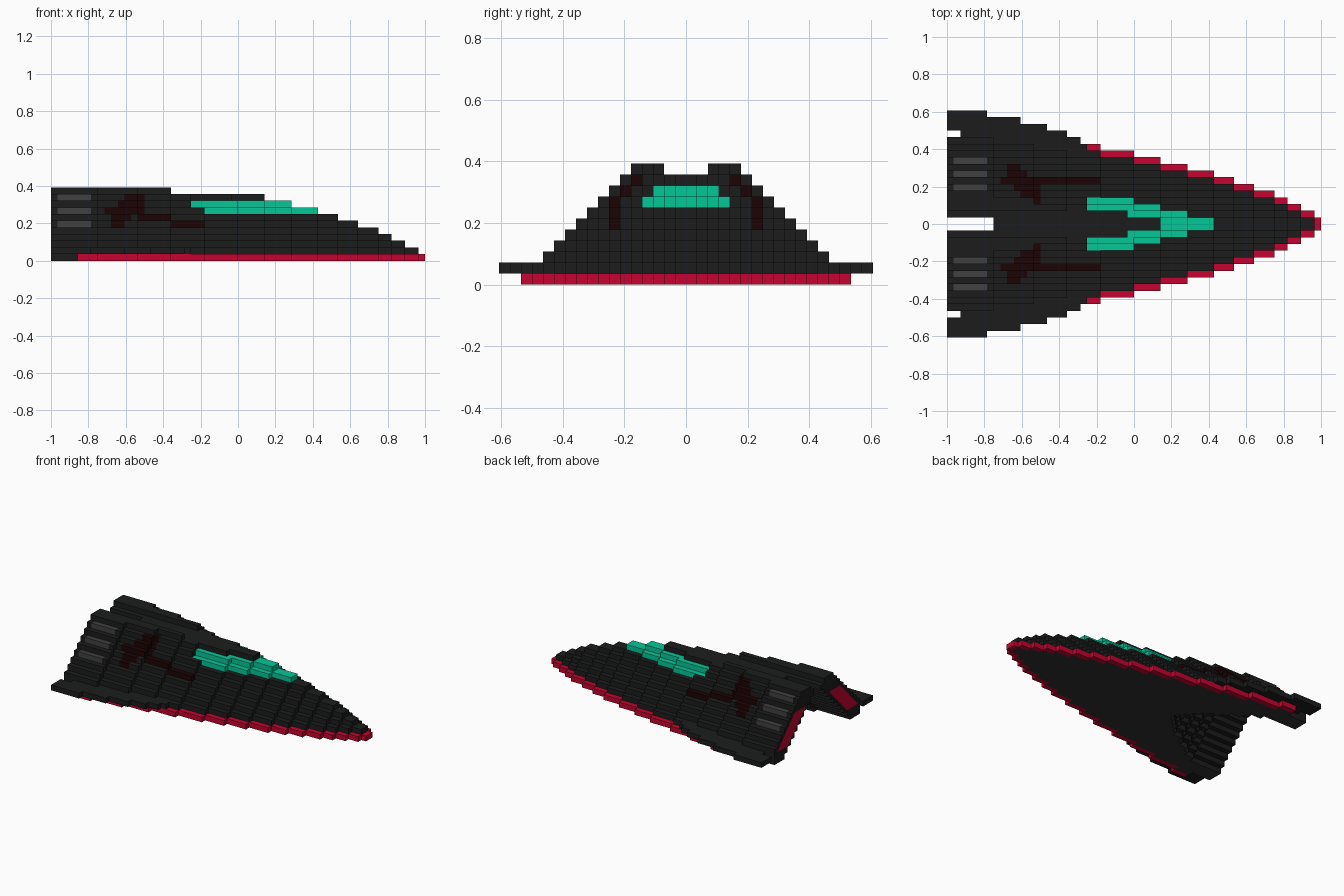
import bpy, bmesh

old = bpy.data.objects.get("Cube")
if old:
    bpy.data.objects.remove(old, do_unlink=True)

U = 1 / 28            # block size: the ship is 56 blocks long
REAR = -28

# Front end of each diagonal shell, counted outwards from the keel
SHELL_END = [28, 27, 25, 23, 21, 18, 15, 12, 8, 4, 0, -5, -10, -15, -21]
# Front end of each row of the flat wing (by distance from the centre line)
WING_END = {12: -7, 13: -8, 14: -10, 15: -13, 16: -17, 17: -22}
# Front end of each diagonal step of the hollow between the engines
HOLLOW_END = [-9, -10, -11, -12, -13, -15, -16, -18, -19, -21]
# Rows cut back where the canopy is let into the hull: (w, layer) -> front end
CANOPY_CUT = {(3, 9): -7, (4, 8): -7, (2, 9): -1}


def span(w, k):
    """Lengthwise extent of the block row w blocks off centre on layer k."""
    s = w + k - 1
    start = REAR
    if k == 1 and w in WING_END:
        return (-26 if w == 14 else REAR), WING_END[w]
    if s > 14 or (k == 10 and w < 3):
        return None
    if k == 0 and w >= 14:
        start = -24
    if s < len(HOLLOW_END):
        start = HOLLOW_END[s]
    return start, CANOPY_CUT.get((w, k), SHELL_END[s])


# Solid blocks of one half: (x, w, layer)
solid = set()
for w in range(1, 18):
    for k in range(11):
        ends = span(w, k)
        if ends:
            solid |= {(x, w, k) for x in range(*ends)}

# Markings by row: w -> (first x, end x)
CANOPY = {1: (4, 12), 2: (-1, 8), 3: (-7, 4), 4: (-7, 0)}
CROSS = {4: (-15, -14), 5: (-17, -14), 6: (-18, -14), 7: (-20, -5),
         8: (-19, -16), 9: (-19, -17)}
VENTS = {6: (-27, -22), 8: (-27, -22), 10: (-27, -22)}


def inside(table, x, w):
    return w in table and table[w][0] <= x < table[w][1]


def part_of(x, w, k):
    top = (x, w, k + 1) not in solid
    if k == 0 and (x, w + 1, 0) not in solid and x >= -24:
        return "lower_trim"
    if top and k >= 4:
        if inside(CANOPY, x, w):
            return "canopy"
        if inside(CROSS, x, w):
            return "side_crosses"
        if inside(VENTS, x, w):
            return "engine_vents"
    return "hull"


def make_material(name, rgb):
    m = bpy.data.materials.new(name)
    m.use_nodes = True
    col = (*rgb, 1)
    m.diffuse_color = col
    bsdf = next(n for n in m.node_tree.nodes if n.type == 'BSDF_PRINCIPLED')
    bsdf.inputs["Base Color"].default_value = col
    bsdf.inputs["Roughness"].default_value = 1.0
    bsdf.inputs["Specular IOR Level"].default_value = 0.0
    return m


crimson = make_material("crimson", (0.56, 0.001, 0.029))
MATERIALS = {
    "hull": [make_material("charcoal", (0.0115, 0.012, 0.012)),
             make_material("underside charcoal", (0.03, 0.03, 0.03))],
    "lower_trim": [crimson],
    "engine_outlets": [crimson],
    "canopy": [make_material("teal", (0.001, 0.57, 0.31))],
    "side_crosses": [make_material("dark maroon", (0.012, 0.001, 0.001))],
    "engine_vents": [make_material("grey", (0.052, 0.052, 0.052))],
}


def add_quad(bm, corners, slot=0):
    face = bm.faces.new([bm.verts.new((x * U, y * U, z * U)) for x, y, z in corners])
    face.material_index = slot


def finish(name, bm):
    """Turn one half into an object mirrored across the centre line."""
    bmesh.ops.remove_doubles(bm, verts=bm.verts[:], dist=1e-5)
    mesh = bpy.data.meshes.new(name)
    bm.to_mesh(mesh)
    bm.free()
    for material in MATERIALS[name]:
        mesh.materials.append(material)
    obj = bpy.data.objects.new(name, mesh)
    bpy.context.collection.objects.link(obj)
    mirror = obj.modifiers.new("Mirror", 'MIRROR')
    mirror.use_axis = (False, True, False)
    mirror.merge_threshold = 1e-5


def exposed_runs(cells, dw, dk):
    """Merge neighbouring exposed block sides into long strips along x."""
    open_cells = {c for c in cells
                  if (c[0], c[1] + dw, c[2] + dk) not in solid and c[1] + dw > 0}
    for x, w, k in open_cells:
        if (x - 1, w, k) not in open_cells:
            end = x
            while (end, w, k) in open_cells:
                end += 1
            yield x, end, w, k


def build(name, cells):
    bm = bmesh.new()
    # Top, underside, outer and inner strips
    for a, b, w, k in exposed_runs(cells, 0, 1):
        add_quad(bm, [(a, w - 1, k + 1), (b, w - 1, k + 1), (b, w, k + 1), (a, w, k + 1)])
    for a, b, w, k in exposed_runs(cells, 0, -1):
        # The flat belly of the hull uses the second colour
        slot = 1 if name == "hull" and k == 0 else 0
        add_quad(bm, [(a, w, k), (b, w, k), (b, w - 1, k), (a, w - 1, k)], slot)
    for a, b, w, k in exposed_runs(cells, 1, 0):
        add_quad(bm, [(b, w, k), (a, w, k), (a, w, k + 1), (b, w, k + 1)])
    for a, b, w, k in exposed_runs(cells, -1, 0):
        add_quad(bm, [(a, w - 1, k), (b, w - 1, k), (b, w - 1, k + 1), (a, w - 1, k + 1)])
    # Block ends facing the nose and the tail
    for x, w, k in cells:
        end = [(w - 1, k), (w, k), (w, k + 1), (w - 1, k + 1)]
        if (x + 1, w, k) not in solid:
            add_quad(bm, [(x + 1, y, z) for y, z in end])
        if (x - 1, w, k) not in solid:
            add_quad(bm, [(x, y, z) for y, z in reversed(end)])
    finish(name, bm)


parts = {}
for cell in sorted(solid):
    parts.setdefault(part_of(*cell), set()).add(cell)
for name, cells in parts.items():
    build(name, cells)

# Slanted outlet plate on the tail end of each engine
outlet = bmesh.new()
add_quad(outlet, [(REAR - 0.05, y, z)
                  for y, z in [(3.6, 7.8), (6.9, 7.8), (12.3, 2.2), (9, 2.2)]])
finish("engine_outlets", outlet)
